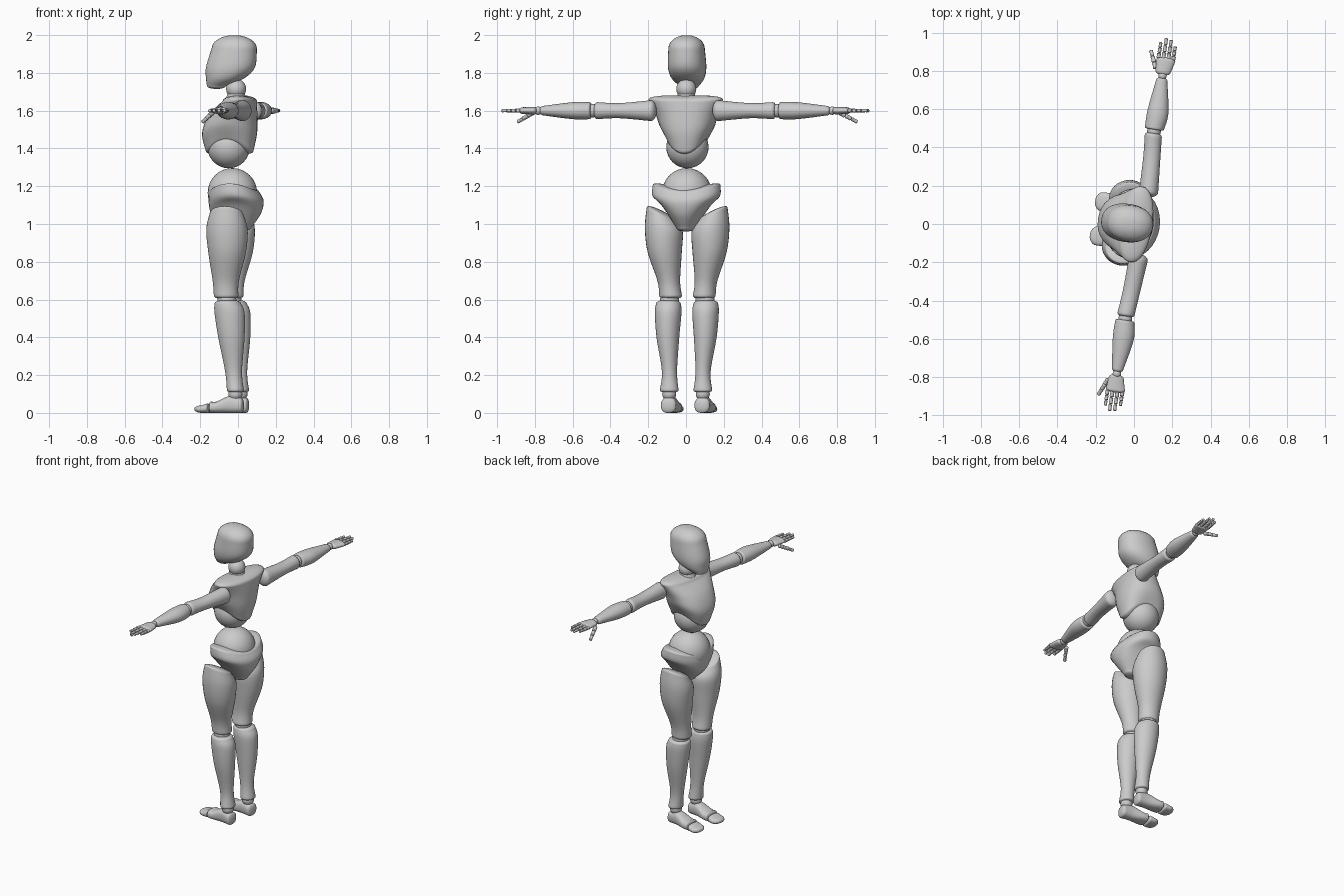
import bpy, bmesh
from math import cos, sin, pi, radians, copysign
from mathutils import Matrix, Vector

if "Cube" in bpy.data.objects:
    bpy.data.objects.remove(bpy.data.objects["Cube"])

grey = bpy.data.materials.new("matte_grey")
grey.use_nodes = True
grey.diffuse_color = (.6, .6, .6, 1)
grey.node_tree.nodes["Principled BSDF"].inputs["Base Color"].default_value = grey.diffuse_color

# The figure is built facing -y with its left at +x, then turned as a whole
TURN = Matrix.Rotation(radians(-98.7), 4, 'Z')
MIRROR = Matrix.Scale(-1, 4, Vector((1, 0, 0)))
ALONG_ARM = Matrix.Translation((0, 0, 1.6)) @ Matrix.Rotation(pi / 2, 4, 'Y')
ALONG_FOOT = Matrix.Rotation(pi / 2, 4, 'X')
SIDES = 32
STEPS = 6


def finish(name, bm, matrix):
    """Place the mesh, shade it smooth and add it to the scene."""
    bm.transform(TURN @ matrix)
    bmesh.ops.recalc_face_normals(bm, faces=bm.faces)
    for face in bm.faces:
        face.smooth = True
    mesh = bpy.data.meshes.new(name)
    bm.to_mesh(mesh)
    bm.free()
    mesh.materials.append(grey)
    bpy.context.collection.objects.link(bpy.data.objects.new(name, mesh))


def ring(z, width, depth, x=0, y=0, lift=0, tilt=0):
    """Cross-section with half sizes; lift raises both sides, tilt only one."""
    return Vector((z, width, depth, x, y, lift, tilt))


def blend(a, b, c, d, t):
    """Smooth curve from b to c, led by their neighbours."""
    return b + (c - a) * (t / 2) + (a * 2 - b * 5 + c * 4 - d) * (t * t / 2) \
        + (b * 3 - a - c * 3 + d) * (t ** 3 / 2)


def dome(section, height):
    """Shrinking sections that round off an end, from the rim outwards."""
    for step in range(1, STEPS):
        angle = pi / 2 * step / STEPS
        z, width, depth, x, y, lift, tilt = section
        shrink = cos(angle)
        yield ring(z + height * sin(angle), width * shrink, depth * shrink, x, y,
                   lift * shrink, tilt * shrink)


def loft(name, rings, ends, matrix=Matrix(), power=2):
    """Smooth skin through the rings, with a dome of given height at each end."""
    padded = [rings[0], *rings, rings[-1]]
    sections = list(dome(rings[0], -ends[0]))[::-1]
    for group in zip(padded, padded[1:], padded[2:], padded[3:]):
        sections += [blend(*group, step / STEPS) for step in range(STEPS)]
    sections += [rings[-1], *dome(rings[-1], ends[1])]

    bm = bmesh.new()
    loops = []
    for z, width, depth, x, y, lift, tilt in sections:
        loop = []
        for i in range(SIDES):
            c, s = cos(2 * pi * i / SIDES), sin(2 * pi * i / SIDES)
            across = copysign(abs(c) ** (2 / power), c)
            along = copysign(abs(s) ** (2 / power), s)
            loop.append(bm.verts.new((x + width * across, y + depth * along,
                                      z + lift * c * c + tilt * c)))
        loops.append(loop)
    for low, high in zip(loops, loops[1:]):
        for i in range(SIDES):
            j = (i + 1) % SIDES
            bm.faces.new((low[i], low[j], high[j], high[i]))
    bm.faces.new(loops[0])
    bm.faces.new(loops[-1])
    finish(name, bm, matrix)


def ball(name, centre, radius, matrix=Matrix()):
    bm = bmesh.new()
    bmesh.ops.create_uvsphere(bm, u_segments=SIDES, v_segments=SIDES // 2, radius=radius)
    finish(name, bm, matrix @ Matrix.Translation(centre))


def digit(name, start, end, radius, matrix):
    """Three rounded segments in a row, each a little thinner than the last."""
    start, end = Vector(start), Vector(end)
    turn = (end - start).to_track_quat('Z', 'Y').to_matrix().to_4x4()
    length = (end - start).length / 3
    for part in range(3):
        place = Matrix.Translation(start.lerp(end, part / 3)) @ turn
        thick = radius * (1 - part / 10)
        inset = thick / 2
        loft(f"{name}_segment_{part + 1}",
             [ring(z=inset, width=thick, depth=thick),
              ring(z=length / 2, width=thick * .9, depth=thick * .9),
              ring(z=length - inset, width=thick, depth=thick)],
             (inset, inset), matrix @ place)


# Head and neck
loft("head", [
    ring(z=1.73, width=.05, depth=.05, y=-.115),
    ring(z=1.77, width=.085, depth=.1, y=-.07),
    ring(z=1.83, width=.1, depth=.13, y=-.04),
    ring(z=1.93, width=.095, depth=.12, y=-.02)], ends=(.015, .07), power=2.2)
ball("neck_ball", (0, -.01, 1.715), .053)
loft("neck_base", [
    ring(z=1.65, width=.055, depth=.06, y=-.01),
    ring(z=1.69, width=.045, depth=.045, y=-.01)], ends=(.01, .01))

# Torso
loft("chest", [
    ring(z=1.38, width=.11, depth=.125, y=-.045, lift=.08),
    ring(z=1.48, width=.145, depth=.145, y=-.045, lift=.04),
    ring(z=1.58, width=.165, depth=.125, y=-.025),
    ring(z=1.65, width=.2, depth=.085, y=.01, lift=.01)], ends=(.015, .03), power=2.2)
ball("abdomen_ball", (0, -.05, 1.407), .112)
ball("waist_ball", (0, -.03, 1.165), .131)
loft("pelvis", [
    ring(z=.98, width=.05, depth=.07),
    ring(z=1.05, width=.13, depth=.13, y=-.01, lift=.05),
    ring(z=1.12, width=.18, depth=.145, y=-.01, lift=.03),
    ring(z=1.17, width=.18, depth=.13, y=-.02, lift=.04)], ends=(.02, .02))

for side, flip in (("left", Matrix()), ("right", MIRROR)):
    arm, foot = flip @ ALONG_ARM, flip @ ALONG_FOOT

    # Leg
    loft(side + "_thigh", [
        ring(z=.62, width=.06, depth=.065, x=.09, y=-.05),
        ring(z=.7, width=.06, depth=.07, x=.1, y=-.05),
        ring(z=.85, width=.09, depth=.1, x=.12, y=-.04),
        ring(z=.97, width=.1, depth=.11, x=.125, y=-.04, tilt=.01),
        ring(z=1.05, width=.08, depth=.09, x=.135, y=-.04, tilt=.04)], (.02, .02), flip)
    ball(side + "_knee", (.095, -.045, .6), .05, flip)
    loft(side + "_shin", [
        ring(z=.12, width=.05, depth=.045, x=.09),
        ring(z=.22, width=.04, depth=.045, x=.09, y=-.01),
        ring(z=.4, width=.06, depth=.07, x=.1, y=-.02),
        ring(z=.53, width=.07, depth=.08, x=.1, y=-.03),
        ring(z=.58, width=.065, depth=.07, x=.1, y=-.04)], (.015, .02), flip)
    ball(side + "_ankle", (.09, 0, .1), .037, flip)

    # Foot, lofted from heel to toe
    loft(side + "_foot", [
        ring(z=-.03, width=.04, depth=.04, x=.09, y=.04),
        ring(z=.03, width=.04, depth=.045, x=.09, y=.045),
        ring(z=.1, width=.05, depth=.03, x=.09, y=.03),
        ring(z=.13, width=.05, depth=.03, x=.09, y=.03)], (.015, .01), foot, power=2.5)
    loft(side + "_toes", [
        ring(z=.15, width=.05, depth=.025, x=.09, y=.025),
        ring(z=.18, width=.05, depth=.02, x=.09, y=.02)], (.01, .04), foot, power=2.5)

    # Arm, lofted from shoulder to wrist
    loft(side + "_upper_arm", [
        ring(z=.18, width=.055, depth=.05, y=.05),
        ring(z=.35, width=.04, depth=.045, y=.04),
        ring(z=.47, width=.045, depth=.045, y=.03)], (.03, .02), arm)
    ball(side + "_elbow", (.495, .03, 1.6), .036, flip)
    loft(side + "_forearm", [
        ring(z=.51, width=.045, depth=.05, y=.03),
        ring(z=.6, width=.045, depth=.055, y=.035),
        ring(z=.76, width=.025, depth=.03, y=.03)], (.01, .02), arm)
    ball(side + "_wrist", (.787, .03, 1.6), .022, flip)

    # Hand
    loft(side + "_palm", [
        ring(z=.81, width=.02, depth=.04, y=.03),
        ring(z=.87, width=.018, depth=.05, y=.035)], (.02, .015), arm)
    fingers = {"index": .96, "middle": .985, "ring": .98, "little": .95}
    for i, (finger, tip) in enumerate(fingers.items()):
        y = .026 * i - .005
        digit(f"{side}_{finger}_finger", (.875, y, 1.6), (tip, y, 1.6), .011, flip)
    digit(side + "_thumb", (.82, -.01, 1.59), (.91, -.05, 1.54), .013, flip)
